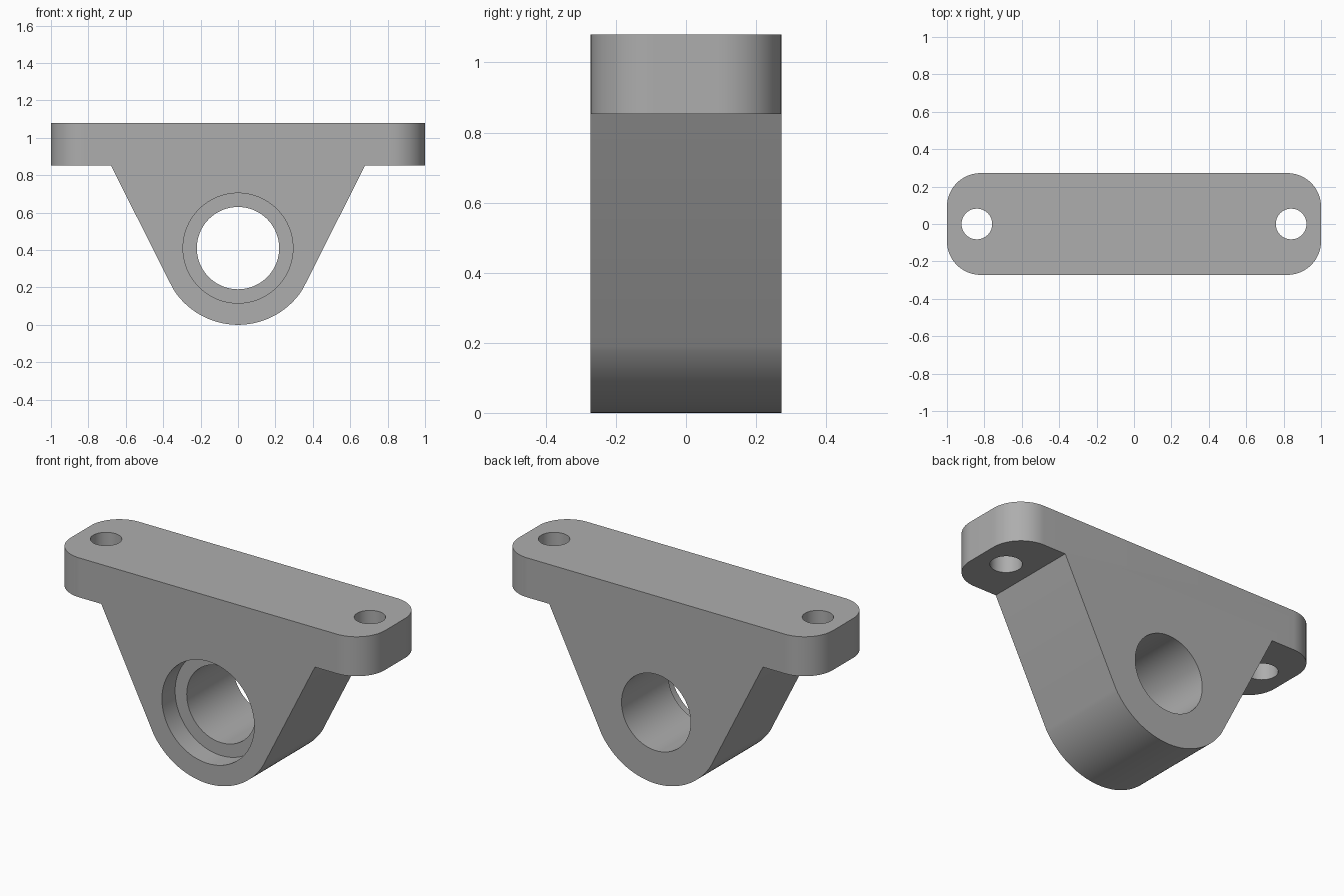
import bpy, bmesh, math
from mathutils import Vector

cube = bpy.data.objects.get("Cube")
if cube:
    bpy.data.objects.remove(cube, do_unlink=True)

HALF_Y, TOP, PLATE_Z = 0.272, 1.08, 0.853
BORE_Z, BOSS_R = 0.41, 0.41
CORNER = 0.18

grey = bpy.data.materials.new("cast grey")
grey.use_nodes = True
colour = (0.42, 0.42, 0.42, 1)
grey.diffuse_color = colour
grey.node_tree.nodes["Principled BSDF"].inputs["Base Color"].default_value = colour


def arc(cx, cy, r, start, end, steps):
    """Points along an arc, angles in degrees."""
    angles = [math.radians(start + (end - start) * i / steps) for i in range(steps + 1)]
    return [(cx + r * math.cos(a), cy + r * math.sin(a)) for a in angles]


def prism(name, outline, axis, low, high):
    """Extrude a closed outline along y (points are x, z) or z (points are x, y)."""
    bm = bmesh.new()
    place = (lambda u, v: (u, low, v)) if axis == "y" else (lambda u, v: (u, v, low))
    face = bm.faces.new([bm.verts.new(place(u, v)) for u, v in outline])
    push = bmesh.ops.extrude_face_region(bm, geom=[face])
    shift = Vector((0, high - low, 0)) if axis == "y" else Vector((0, 0, high - low))
    verts = [g for g in push["geom"] if isinstance(g, bmesh.types.BMVert)]
    bmesh.ops.translate(bm, vec=shift, verts=verts)
    bmesh.ops.recalc_face_normals(bm, faces=bm.faces)
    mesh = bpy.data.meshes.new(name)
    bm.to_mesh(mesh)
    bm.free()
    mesh.materials.append(grey)
    obj = bpy.data.objects.new(name, mesh)
    bpy.context.collection.objects.link(obj)
    return obj


def circle(cx, cy, r, steps=96):
    return arc(cx, cy, r, 0, 360, steps)[:-1]


# Bracket: rounded bar seen from above, trimmed to the front silhouette
bar = []
for i, (sx, sy) in enumerate([(1, 1), (-1, 1), (-1, -1), (1, -1)]):
    bar += arc(sx * (1 - CORNER), sy * (HALF_Y - CORNER), CORNER, 90 * i, 90 * i + 90, 20)
bracket = prism("bearing_bracket", bar, "z", 0 - 0.1, TOP)

kink = 32.4
silhouette = [(1.2, PLATE_Z), (1.2, TOP + 0.2), (-1.2, TOP + 0.2), (-1.2, PLATE_Z), (-0.68, PLATE_Z)]
silhouette += arc(0, BORE_Z, BOSS_R, 180 + kink, 360 - kink, 48)
silhouette += [(0.68, PLATE_Z)]

# Helpers: silhouette trim, shaft bore, front counterbore, bolt holes
tools = [("INTERSECT", prism("silhouette_trim", silhouette, "y", -0.6, 0.6)),
         ("DIFFERENCE", prism("bore_cutter", circle(0, BORE_Z, 0.22), "y", -0.6, 0.6)),
         ("DIFFERENCE", prism("counterbore_cutter", circle(0, BORE_Z, 0.294), "y", -0.6, -HALF_Y + 0.12))]
for side, x in (("left", 0.84), ("right", -0.84)):
    tools.append(("DIFFERENCE", prism(side + "_bolt_hole_cutter", circle(x, 0, 0.082, 64), "z", 0.5, 1.5)))

bpy.ops.object.select_all(action="DESELECT")
bpy.context.view_layer.objects.active = bracket
bracket.select_set(True)
for operation, tool in tools:
    mod = bracket.modifiers.new(tool.name, "BOOLEAN")
    mod.operation, mod.object, mod.solver = operation, tool, "EXACT"
    tool.hide_render = True
    bpy.ops.object.modifier_apply(modifier=mod.name)
    bpy.data.objects.remove(tool, do_unlink=True)

bpy.ops.object.shade_smooth_by_angle(angle=math.radians(30))
